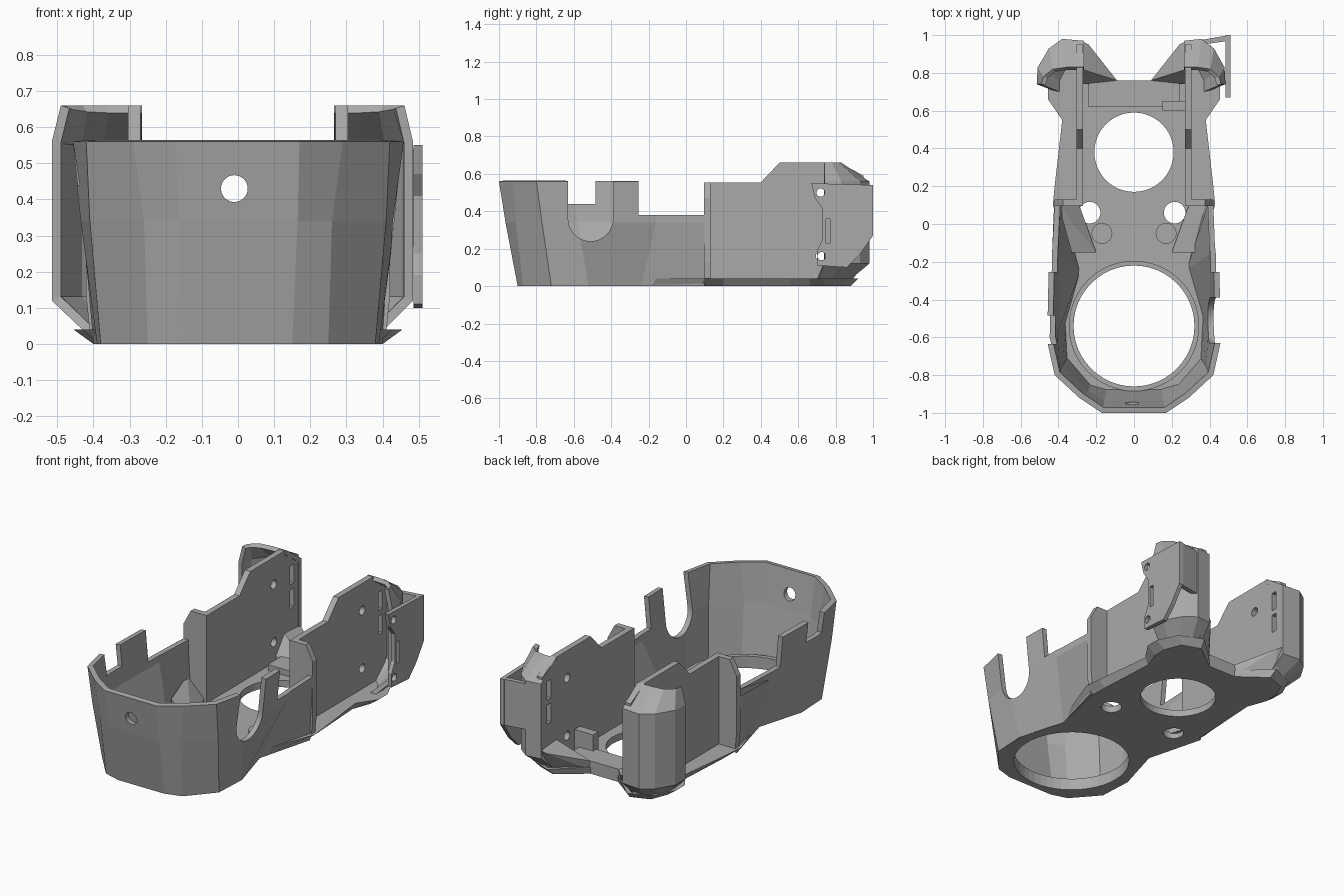
import bpy, bmesh, math
from mathutils import Matrix

cube = bpy.data.objects.get("Cube")
if cube:
    bpy.data.objects.remove(cube, do_unlink=True)

grey = bpy.data.materials.new("grey plastic")
grey.use_nodes = True
grey.diffuse_color = (0.4, 0.4, 0.4, 1)
grey.node_tree.nodes["Principled BSDF"].inputs["Base Color"].default_value = (0.4, 0.4, 0.4, 1)


def make(name, verts, faces, recalc=True):
    bm = bmesh.new()
    vs = [bm.verts.new(v) for v in verts]
    for f in faces:
        bm.faces.new([vs[i] for i in f])
    if not faces:
        bmesh.ops.convex_hull(bm, input=vs)
    if recalc:
        bmesh.ops.recalc_face_normals(bm, faces=bm.faces)
    me = bpy.data.meshes.new(name)
    bm.to_mesh(me)
    bm.free()
    me.materials.append(grey)
    ob = bpy.data.objects.new(name, me)
    bpy.context.scene.collection.objects.link(ob)
    return ob


def loft(name, rings):
    """Closed solid through rings of equal length."""
    n = len(rings[0])
    faces = [list(range(n)), [len(rings) * n - n + i for i in range(n)]]
    for k in range(len(rings) - 1):
        for i in range(n):
            j = (i + 1) % n
            faces.append([k * n + i, k * n + j, k * n + n + j, k * n + n + i])
    return make(name, [p for r in rings for p in r], faces)


def prism(name, pts, axis, lo, hi):
    def place(p, h):
        return {"x": (h, *p), "y": (p[0], h, p[1]), "z": (*p, h)}[axis]
    return loft(name, [[place(p, h) for p in pts] for h in (lo, hi)])


def box(name, x, y, z):
    return prism(name, [(x[0], y[0]), (x[1], y[0]), (x[1], y[1]), (x[0], y[1])], "z", *z)


def rod(name, centre, r, axis, lo, hi, n=48):
    pts = [(centre[0] + r * math.cos(math.tau * i / n),
            centre[1] + r * math.sin(math.tau * i / n)) for i in range(n)]
    return prism(name, pts, axis, lo, hi)


def bake(ob):
    """Turn the modified shape into the object's own mesh."""
    dg = bpy.context.evaluated_depsgraph_get()
    me = bpy.data.meshes.new_from_object(ob.evaluated_get(dg))
    ob.modifiers.clear()
    ob.data = me


def shell(name, levels, thick=0.03):
    """Open wall through stacked point rows, thickened inward."""
    n = len(levels[0][1])
    verts = [(x, y, z) for z, row in levels for x, y in row]
    faces = [[k * n + i, k * n + i + 1, k * n + n + i + 1, k * n + n + i]
             for k in range(len(levels) - 1) for i in range(n - 1)]
    ob = make(name, verts, faces, recalc=False)
    mod = ob.modifiers.new("thickness", "SOLIDIFY")
    mod.thickness, mod.offset, mod.use_even_offset = thick, -1, True
    bake(ob)
    return ob


def cut(ob, cutters):
    for c in cutters:
        c.hide_render = True
        mod = ob.modifiers.new("cut", "BOOLEAN")
        mod.operation, mod.object, mod.solver = "DIFFERENCE", c, "EXACT"
    bake(ob)
    for c in cutters:
        bpy.data.objects.remove(c, do_unlink=True)


def both(half):
    """Mirror a right-hand row into a full row, -x end first."""
    return [(-x, y) for x, y in reversed(half)] + half


# Faceted front shell
low = [(.15, -.9), (.25, -.87), (.38, -.72), (.39, -.52), (.31, -.24), (.40, .1)]
mid = [(.165, -.965), (.26, -.91), (.41, -.77), (.435, -.58), (.43, -.16), (.42, .1)]
top = [(.17, -1), (.29, -.92), (.42, -.8), (.46, -.62), (.45, -.16), (.42, .1)]
front = shell("front_shell", [(0, both(low)), (.34, both(mid)), (.56, both(top))])
cut(front, [
    box("side_drop", (-.7, .7), (-.255, .2), (.38, .8)),
    box("slot_top", (.2, .7), (-.63, -.39), (.36, .8)),
    rod("slot_round", (-.51, .36), .12, "x", .2, .7),
    box("right_notch", (-.7, -.2), (-.635, -.485), (.44, .8)),
    rod("front_hole", (-.01, .43), .037, "y", -1.2, -.8),
])

# Floor with its openings
front_rim = [(x * .985, y * .985) for x, y in low[:5]]
rear_low = [(.38, .08), (.38, .2), (.36, .55), (.40, .66), (.40, .74), (.36, .84), (.25, .88), (.09, .76)]
rear_top = [(.43, .1), (.42, .2), (.38, .55), (.455, .66), (.455, .74), (.40, .86), (.26, .92), (.09, .76)]
base = loft("floor", [[(x, y, z) for x, y in both(front_rim + rear)]
                      for z, rear in ((0, rear_low), (.04, rear_top))])
cut(base, [rod("hole", (x, y), r, "z", -.1, .2) for x, y, r in
           ((0, -.54, .32), (0, .38, .21), (-.235, .06, .057), (.215, .06, .057))])

# Raised lip around the big opening
lip = rod("opening_lip", (0, -.54), .345, "z", .02, .07, 64)
cut(lip, [rod("lip_hole", (0, -.54), .32, "z", -.1, .2, 48)])

# Rear floor bar and retaining clip
box("rear_bar", (-.24, .24), (.62, .76), (.03, .075))
box("cable_clip", (.15, .27), (.6, .65), (.03, .17))

wall_profile = [(.11, .02), (.11, .555), (.4, .555), (.5, .66), (.82, .66),
                (.95, .59), (.95, .15), (.87, .02)]
flange_profile = [(.27, .03), (.41, .03), (.42, .13), (.42, .47), (.375, .555), (.27, .555)]
wing_rows = [
    (.02, [(.41, .7), (.41, .76), (.38, .82), (.33, .86), (.25, .86)]),
    (.12, [(.515, .74), (.51, .83), (.45, .93), (.38, .98), (.265, .97)]),
    (.56, [(.515, .74), (.51, .83), (.45, .93), (.38, .98), (.265, .97)]),
    (.66, [(.49, .74), (.48, .78), (.43, .82), (.36, .83), (.265, .83)]),
]

for side, s in (("left", 1), ("right", -1)):
    # Upright side wall with bolt holes and rear slots
    wall = prism(side + "_side_wall", wall_profile, "x", *sorted((s * .27, s * .305)))
    cut(wall, [rod("bolt", (.72, z), .026, "x", -.6, .6, 24) for z in (.16, .5)] +
        [box("rear_slot", (-.6, .6), (.87, .905), z) for z in ((.3, .41), (.44, .55))])

    # Flange joining wall and front shell
    prism(side + "_flange", [(s * x, z) for x, z in flange_profile], "y", .095, .13)

    # Hollow rear wing with sloping cap
    width = .94 if s > 0 else 1
    rows = []
    for z, row in wing_rows:
        pts = [(s * x * (width if x > .3 else 1), y) for x, y in row]
        rows.append((z, pts if s > 0 else pts[::-1]))
    shell(side + "_rear_wing", rows, .025)

    # Sloped corner bracket at the rear
    make(side + "_rear_bracket", [(s * x, y, z) for x, y, z in (
        (.09, .74, .01), (.28, .74, .01), (.28, .88, .01), (.09, .76, .075),
        (.28, .74, .075), (.24, .95, .15), (.28, .97, .17), (.28, .82, .18))], [])

    # Sloped floor pad and round boss
    make(side + "_floor_pad", [(s * x, y, z) for x, y, z in (
        (.2, -.15, .03), (.32, -.15, .03), (.39, .1, .03), (.29, .1, .03),
        (.2, -.15, .06), (.33, -.15, .14), (.40, .1, .17), (.29, .1, .06))], [])
    rod(side + "_boss", (s * .17, -.05), .055, "z", .03, .06)

# Outer mounting plate on one side, with holes
plate = prism("mounting_plate", [(.67, .55), (1, .54), (1, .27), (.93, .17), (.86, .1), (.70, .11),
                                 (.70, .19), (.73, .25), (.73, .41), (.69, .47)], "x", .485, .51)
cut(plate, [rod("screw", (.72, .5), .022, "x", .3, .7, 24),
            rod("screw", (.725, .16), .022, "x", .3, .7, 24),
            box("slot", (.3, .7), (.745, .77), (.23, .36))])
prism("plate_bridge", [(.36, .95), (.36, .975), (.505, 1), (.505, .97)], "z", .27, .54)
